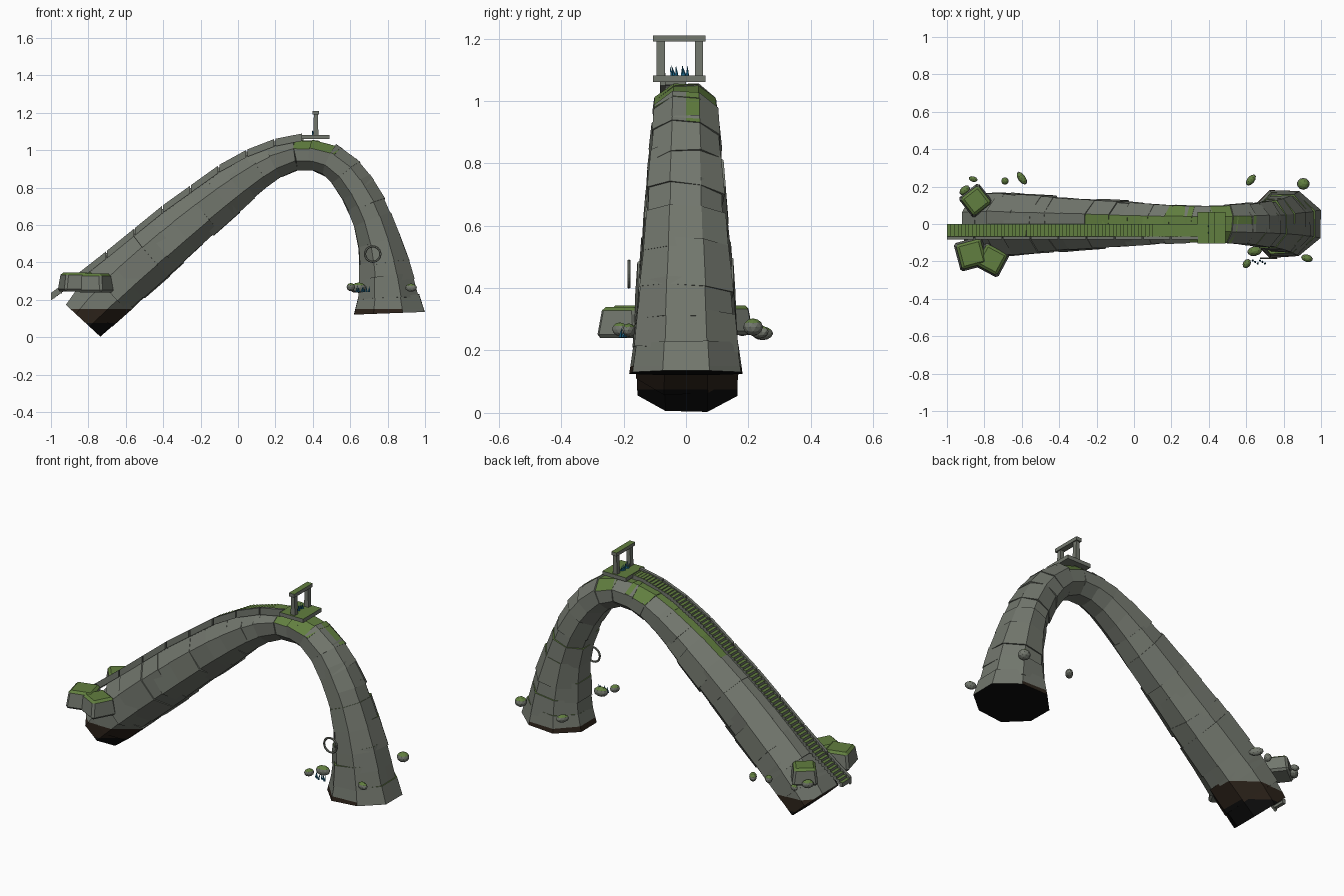
import bpy, bmesh, math, random
from mathutils import Vector, Matrix

if "Cube" in bpy.data.objects:
    bpy.data.objects.remove(bpy.data.objects["Cube"])

random.seed(4)

def mat(name, rgb):
    m = bpy.data.materials.new(name)
    m.diffuse_color = (*rgb, 1)
    m.use_nodes = True
    m.node_tree.nodes["Principled BSDF"].inputs["Base Color"].default_value = m.diffuse_color
    return m

STONE = mat("stone", (0.17, 0.185, 0.155))
MOSS = mat("moss", (0.12, 0.21, 0.05))
EARTH = mat("dark earth", (0.025, 0.016, 0.01))
BLACK = mat("black underside", (0.004, 0.004, 0.004))
BLUE = mat("blue crystal", (0.012, 0.14, 0.26))

def finish(bm, name, rule=None, mats=(STONE, MOSS, EARTH, BLACK)):
    bm.normal_update()
    if rule:
        for f in bm.faces:
            f.material_index = rule(f)
    me = bpy.data.meshes.new(name)
    bm.to_mesh(me)
    bm.free()
    for m in mats:
        me.materials.append(m)
    ob = bpy.data.objects.new(name, me)
    bpy.context.collection.objects.link(ob)
    return ob

def mossy_top(f):
    return 1 if f.normal.z > 0.6 else 0

def add_box(bm, lo, hi):
    lo, hi = Vector(lo), Vector(hi)
    s = hi - lo
    m = Matrix.Translation((lo + hi) / 2) @ Matrix.Diagonal((*s, 1))
    return bmesh.ops.create_cube(bm, size=1, matrix=m)["verts"]

# Arch path: x, z, half thickness, half width
PATH = [Vector(p) for p in [
    (-.83, .09, .127, .165), (-.70, .23, .15, .17), (-.50, .41, .15, .155),
    (-.30, .58, .143, .14), (-.10, .74, .125, .125), (.08, .87, .105, .113),
    (.22, .95, .09, .105), (.36, .98, .08, .10), (.50, .945, .09, .103),
    (.60, .85, .095, .108), (.68, .72, .102, .12), (.74, .57, .11, .132),
    (.78, .40, .135, .15), (.80, .25, .16, .165), (.805, .128, .19, .178)]]

def path(t):
    t = min(max(t, 0), len(PATH) - 1)
    i = min(int(t), len(PATH) - 2)
    u = t - i
    b, c = PATH[i], PATH[i + 1]
    a = PATH[i - 1] if i else 2 * b - c
    d = PATH[i + 2] if i + 2 < len(PATH) else 2 * c - b
    return 0.5 * (2 * b + (c - a) * u + (2 * a - 5 * b + 4 * c - d) * u * u
                  + (3 * b - a - 3 * c + d) * u ** 3)

def ring(bm, t, scale, wobble, lean):
    p = path(t)
    d = path(t + .05) - path(t - .05)
    tx, tz = Vector((d[0], d[1])).normalized()
    vs = []
    for k in range(8):
        a = math.radians(22.5 + 45 * k)
        n = math.sin(a) * p[2] * 1.06 * scale * wobble[k]
        y = math.cos(a) * p[3] * 1.06 * scale * wobble[k]
        slide = lean * math.cos(a)
        vs.append(bm.verts.new((p[0] - tz * n + tx * slide, y, p[1] + tx * n + tz * slide)))
    return vs

def arch_rule(f):
    c, n = f.calc_center_median(), f.normal
    if c.z < (.155 if c.x < 0 else .14):
        return 3 if c.z < .07 or n.z < -.9 else 2
    if c.x > .6 and n.z > .8:
        return 1
    if -.32 < c.x < .65 and n.z > .72 and (c.y > 0 or .25 < c.x < .5):
        return 1 if random.random() < .75 else 0
    return 0

# Arch of overlapping stone blocks
cuts = [0, .55, 1.15, 1.6, 2.1, 2.5, 3.05, 3.5, 4.1, 4.6, 5.2, 5.9, 6.6, 7.3,
        8, 8.7, 9.4, 10.1, 10.7, 11.3, 12, 12.6, 13.3, 14]
bm = bmesh.new()
last = len(cuts) - 2
for i, (t0, t1) in enumerate(zip(cuts, cuts[1:])):
    wob = [random.uniform(.96, 1.035) for _ in range(8)]
    lean = random.uniform(-.015, .015)
    a = ring(bm, t0 - (.08 if i else 0), 1.0, wob, lean if i else 0)
    b = ring(bm, t1 + (.08 if i < last else 0), random.uniform(.97, 1.03), wob,
             lean if i < last else 0)
    for k in range(8):
        j = (k + 1) % 8
        bm.faces.new((a[k], a[j], b[j], b[k]))
    bm.faces.new(a[::-1])
    bm.faces.new(b)
bmesh.ops.recalc_face_normals(bm, faces=bm.faces)
for co, no in [((0, 0, .15), (0, 0, 1)), ((0, 0, .075), (0, 0, 1)), ((0, 0, 0), (0, 1, 0))]:
    bmesh.ops.bisect_plane(bm, geom=bm.verts[:] + bm.edges[:] + bm.faces[:],
                           plane_co=co, plane_no=no)
finish(bm, "stone_arch", arch_rule)

# Stairs climbing the long leg
LINE = [(-1, .225), (-.8, .37), (-.4, .695), (-.1, .91), (.1, 1.02), (.27, 1.07), (.35, 1.078)]

def stair_z(x):
    for (x0, z0), (x1, z1) in zip(LINE, LINE[1:]):
        if x <= x1:
            return z0 + (z1 - z0) * (x - x0) / (x1 - x0)
    return LINE[-1][1]

bm = bmesh.new()
N = 70
dx = 1.35 / N
for k in range(N):
    x = -1 + k * dx
    z = stair_z(x + dx / 2)
    add_box(bm, (x, -.068, z - .025), (x + dx, 0, z))
finish(bm, "stair_steps", mossy_top)

# Kerb slabs along the outer side of the stairs
bm = bmesh.new()
for k in range(9):
    x0, x1 = -1 + k * .15, -1 + k * .15 + .143
    for v in add_box(bm, (x0, -.083, -.028), (x1, -.066, .012)):
        v.co.z += stair_z(v.co.x)
finish(bm, "stair_kerb")

# Gate on the summit
bm = bmesh.new()
add_box(bm, (.34, -.105, 1.06), (.49, .063, 1.082))
finish(bm, "gate_platform", mossy_top)
bm = bmesh.new()
for y in (-.081, .042):
    for v in add_box(bm, (.402, y - .013, 1.08), (.43, y + .013, 1.192)):
        if v.co.z > 1.1:
            v.co.x = .416 + (v.co.x - .416) * .75
finish(bm, "gate_posts")
bm = bmesh.new()
add_box(bm, (.399, -.105, 1.19), (.433, .063, 1.21))
finish(bm, "gate_lintel", mossy_top)

# Tapered blocks beside the left foot
for x, y, w, rot, z0, z1 in [(-.87, -.16, .16, 15, .245, .345), (-.76, -.19, .15, -28, .24, .34),
                             (-.845, .125, .14, 38, .25, .345)]:
    bm = bmesh.new()
    vs = add_box(bm, (-w / 2, -w / 2, z0), (w / 2, w / 2, z1))
    for v in vs:
        if v.co.z > .3:
            v.co.x *= .82
            v.co.y *= .82
    bmesh.ops.bevel(bm, geom=bm.edges[:], offset=.012, segments=1, affect='EDGES')
    bmesh.ops.transform(bm, verts=bm.verts, matrix=Matrix.Translation((x, y, 0))
                        @ Matrix.Rotation(math.radians(rot), 4, 'Z'))
    finish(bm, "foot_block", mossy_top)

# Floating pebbles: x, y, z, long radius, short radius, turn
for x, y, z, a, b, rot in [
        (-.905, .18, .27, .032, .022, 40), (-.86, .24, .26, .024, .015, -15),
        (-.69, .23, .26, .02, .02, 0), (-.60, .245, .255, .04, .02, -55),
        (.625, .235, .26, .035, .02, 50), (.905, .215, .275, .034, .032, 0),
        (.925, -.183, .265, .032, .02, -15), (.603, -.212, .268, .027, .02, 55),
        (.645, -.145, .265, .04, .026, 10)]:
    bm = bmesh.new()
    bmesh.ops.create_icosphere(bm, subdivisions=2, radius=1,
        matrix=Matrix.Translation((x, y, z)) @ Matrix.Rotation(math.radians(rot), 4, 'Z')
        @ Matrix.Diagonal((a, b, min(b * 1.1, .028), 1)))
    finish(bm, "floating_pebble", mossy_top)

# Stone ring on the short leg
bpy.ops.mesh.primitive_torus_add(location=(.72, -.183, .445), rotation=(math.pi / 2, 0, 0),
    major_radius=.041, minor_radius=.006, major_segments=24, minor_segments=6)
bpy.context.object.name = "stone_ring"
bpy.context.object.data.materials.append(STONE)

# Blue crystal clusters
def crystals(name, spots, height):
    bm = bmesh.new()
    for x, y, z in spots:
        h = height * random.uniform(.7, 1)
        tilt = Matrix.Rotation(random.uniform(-.3, .3), 4, 'X') @ Matrix.Rotation(random.uniform(-.3, .3), 4, 'Y')
        bmesh.ops.create_cone(bm, cap_ends=True, segments=5, radius1=.006, radius2=0, depth=h,
            matrix=Matrix.Translation((x, y, z)) @ tilt @ Matrix.Translation((0, 0, h / 2)))
    finish(bm, name, None, (BLUE,))

crystals("gate_crystals", [(.40 + .006 * (i % 3), y, 1.08) for i, y in
         enumerate((-.045, -.037, -.03, -.012, -.004, .004))], .04)
crystals("foot_crystals", [(.635 + .013 * i, -.195 - .008 * (i % 3), .242) for i in range(6)], .036)
